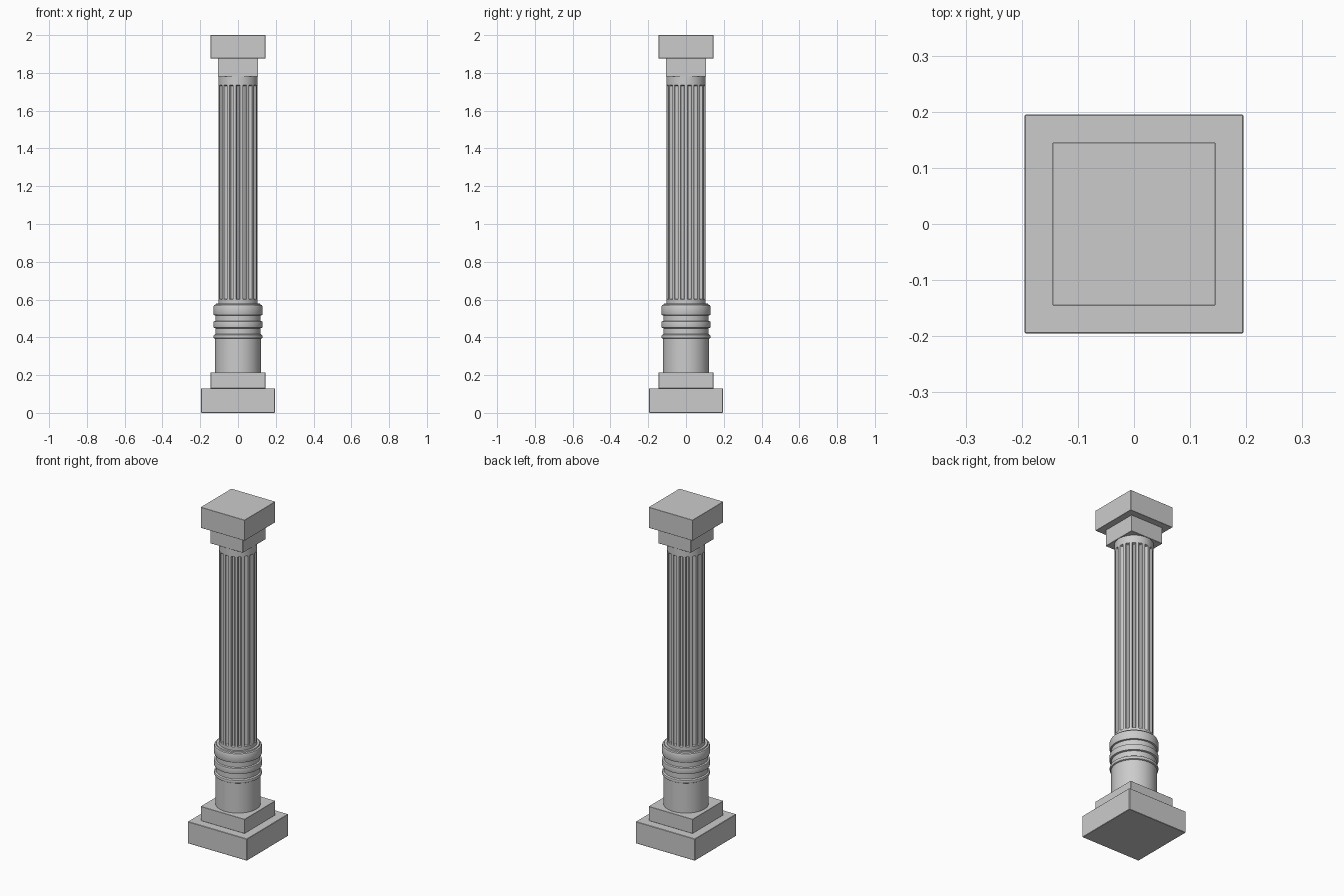
import bpy, bmesh
from math import sin, cos, pi

if "Cube" in bpy.data.objects:
    bpy.data.objects.remove(bpy.data.objects["Cube"], do_unlink=True)

stone = bpy.data.materials.new("grey stone")
stone.use_nodes = True
GREY = (0.6, 0.6, 0.6, 1)
stone.diffuse_color = GREY
stone.node_tree.nodes["Principled BSDF"].inputs["Base Color"].default_value = GREY


def finish(name, bm, smooth=False):
    bmesh.ops.recalc_face_normals(bm, faces=bm.faces)
    mesh = bpy.data.meshes.new(name)
    bm.to_mesh(mesh)
    bm.free()
    mesh.materials.append(stone)
    ob = bpy.data.objects.new(name, mesh)
    bpy.context.collection.objects.link(ob)
    if smooth:
        bpy.ops.object.select_all(action="DESELECT")
        ob.select_set(True)
        bpy.context.view_layer.objects.active = ob
        bpy.ops.object.shade_smooth_by_angle(angle=pi / 6)
    return ob


def block(name, half, z0, z1, bevel=0.002):
    bm = bmesh.new()
    bmesh.ops.create_cube(bm, size=1)
    for v in bm.verts:
        v.co = (v.co.x * 2 * half, v.co.y * 2 * half, z0 + (v.co.z + 0.5) * (z1 - z0))
    bmesh.ops.bevel(bm, geom=bm.edges[:], offset=bevel, segments=1, affect="EDGES")
    return finish(name, bm)


def loft(name, sections):
    """Skin a stack of closed rings, each a list of points, and cap both ends."""
    bm = bmesh.new()
    rings = [[bm.verts.new(p) for p in s] for s in sections]
    n = len(rings[0])
    for a, b in zip(rings, rings[1:]):
        for i in range(n):
            j = (i + 1) % n
            bm.faces.new((a[i], a[j], b[j], b[i]))
    bm.faces.new(rings[0])
    bm.faces.new(rings[-1])
    return finish(name, bm, smooth=True)


def circle(r, z, n=64):
    return [(r * cos(2 * pi * i / n), r * sin(2 * pi * i / n), z) for i in range(n)]


def lathe(name, profile):
    return loft(name, [circle(r, z) for r, z in profile])


# Square plinth and capital
block("plinth", 0.195, 0, 0.13)
block("plinth_step", 0.145, 0.13, 0.215, 0.001)
block("capital_neck", 0.107, 1.78, 1.877, 0.001)
block("capital_slab", 0.145, 1.877, 2.0, 0.001)

# Round drum and its moulded rings
lathe("drum", [(0.122, 0.215), (0.122, 0.4)])
lathe("lower_bead", [(0.121, 0.392), (0.128, 0.396), (0.13, 0.404), (0.128, 0.412), (0.121, 0.417)])
lathe("collar", [(0.12, 0.4), (0.12, 0.53)])
lathe("middle_ring", [(0.12, 0.448), (0.129, 0.451), (0.13, 0.455), (0.13, 0.48), (0.129, 0.484), (0.12, 0.487)])
lathe("upper_ring", [(0.12, 0.516), (0.128, 0.518), (0.13, 0.523), (0.13, 0.562),
                     (0.127, 0.57), (0.119, 0.573), (0.117, 0.579), (0.1, 0.58)])

# Fluted shaft: scooped grooves between flat fillets, plain at both ends
FLUTES, STEPS = 18, 10
SHAFT_R, DEPTH = 0.104, 0.013


def shaft_ring(z, depth):
    points = []
    for i in range(FLUTES * STEPS):
        t = (i % STEPS) / STEPS
        u = (t - 0.5) / 0.3
        r = SHAFT_R - depth * max(0, 1 - u * u) ** 0.5
        a = 2 * pi * i / (FLUTES * STEPS) - pi / 2 - pi / FLUTES
        points.append((r * cos(a), r * sin(a), z))
    return points


loft("fluted_shaft", [shaft_ring(z, d) for z, d in (
    (0.575, 0), (0.6, 0), (0.604, DEPTH), (1.731, DEPTH), (1.735, 0), (1.78, 0))])
